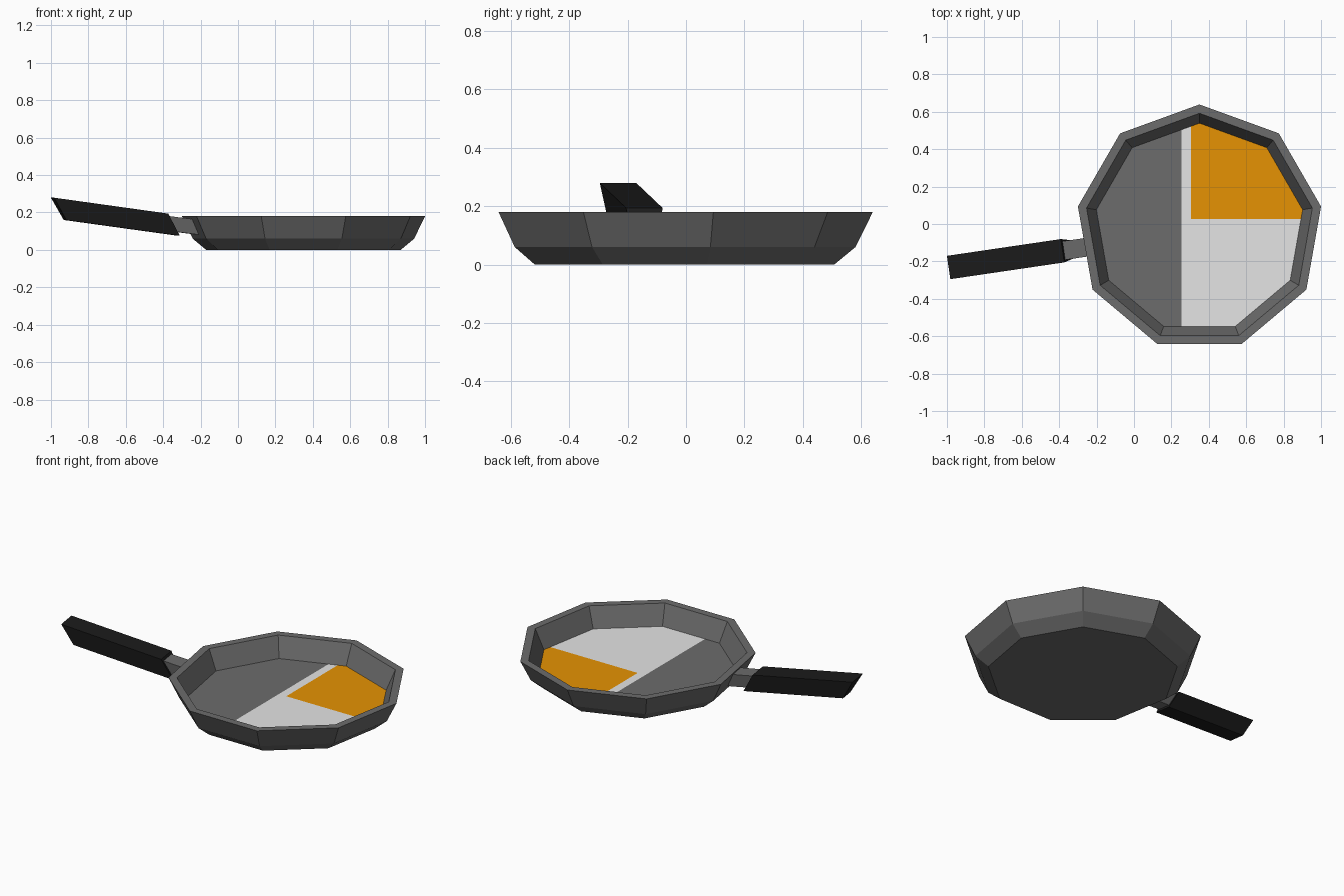
import bpy, bmesh, math
from mathutils import Vector

if "Cube" in bpy.data.objects:
    bpy.data.objects.remove(bpy.data.objects["Cube"])


def mat(name, rgb):
    m = bpy.data.materials.new(name)
    m.diffuse_color = (*rgb, 1)
    m.use_nodes = True
    m.node_tree.nodes["Principled BSDF"].inputs["Base Color"].default_value = m.diffuse_color
    return m


METAL = mat("grey metal", (0.15, 0.15, 0.15))
WHITE = mat("egg white", (0.78, 0.78, 0.78))
ORANGE = mat("yolk orange", (0.79, 0.29, 0.001))
BLACK = mat("handle black", (0.011, 0.011, 0.011))


def finish(name, bm, mats):
    me = bpy.data.meshes.new(name)
    bmesh.ops.recalc_face_normals(bm, faces=bm.faces)
    bm.to_mesh(me)
    bm.free()
    for m in mats:
        me.materials.append(m)
    ob = bpy.data.objects.new(name, me)
    bpy.context.collection.objects.link(ob)
    return ob


# Pan: nine-sided lathe, from the outside bottom over the rim to the inside floor
CX, CY, SIDES, FLOOR = 0.35, -0.021, 9, 0.062
PROFILE = [(0.528, 0), (0.601, 0.06), (0.66, 0.18), (0.613, 0.18), (0.56, FLOOR)]
bm = bmesh.new()
rings = []
for r, z in PROFILE:
    angles = [math.pi / 2 + 2 * math.pi * i / SIDES for i in range(SIDES)]
    rings.append([bm.verts.new((CX + r * math.cos(a), CY + r * math.sin(a), z)) for a in angles])
for a, b in zip(rings, rings[1:]):
    for i in range(SIDES):
        j = (i + 1) % SIDES
        bm.faces.new((a[i], a[j], b[j], b[i]))
bm.faces.new(rings[0][::-1])
bm.faces.new(rings[-1])
bmesh.ops.recalc_face_normals(bm, faces=bm.faces)


def floor_faces():
    return [f for f in bm.faces if all(abs(v.co.z - FLOOR) < 1e-4 for v in f.verts)]


# Cut the floor into its colour patches
X_WHITE, X_YOLK, Y_YOLK = 0.255, 0.305, 0.028
for co, no in (((X_WHITE, 0, 0), (1, 0, 0)), ((X_YOLK, 0, 0), (1, 0, 0)), ((0, Y_YOLK, 0), (0, 1, 0))):
    fs = floor_faces()
    geom = fs + list({e for f in fs for e in f.edges}) + list({v for f in fs for v in f.verts})
    bmesh.ops.bisect_plane(bm, geom=geom, plane_co=co, plane_no=no)
for f in floor_faces():
    c = f.calc_center_median()
    if c.x > X_YOLK and c.y > Y_YOLK:
        f.material_index = 2
    elif c.x > X_WHITE:
        f.material_index = 1
finish("pan", bm, [METAL, WHITE, ORANGE])


# Bars along the handle axis: each section is (x, z, half width) at its top and bottom
SLOPE = 0.147
SIDE = Vector((-SLOPE, 1, 0)).normalized()


def bar(name, ends, material):
    bm = bmesh.new()
    loops = []
    for top, bottom in ends:
        loop = []
        for (x, z, w), signs in ((top, (1, -1)), (bottom, (-1, 1))):
            c = Vector((x, -0.232 + SLOPE * (x + 0.9875), z))
            loop += [bm.verts.new(c + SIDE * w * s) for s in signs]
        loops.append(loop)
    a, b = loops
    for i in range(4):
        j = (i + 1) % 4
        bm.faces.new((a[i], a[j], b[j], b[i]))
    bm.faces.new(a[::-1])
    bm.faces.new(b)
    finish(name, bm, [material])


bar("handle", [((-0.991, 0.279, 0.063), (-0.925, 0.16, 0.046)),
               ((-0.382, 0.194, 0.063), (-0.318, 0.076, 0.046))], BLACK)
bar("handle_neck", [((-0.40, 0.184, 0.05), (-0.36, 0.10, 0.037)),
                    ((-0.245, 0.164, 0.05), (-0.205, 0.08, 0.037))], METAL)
